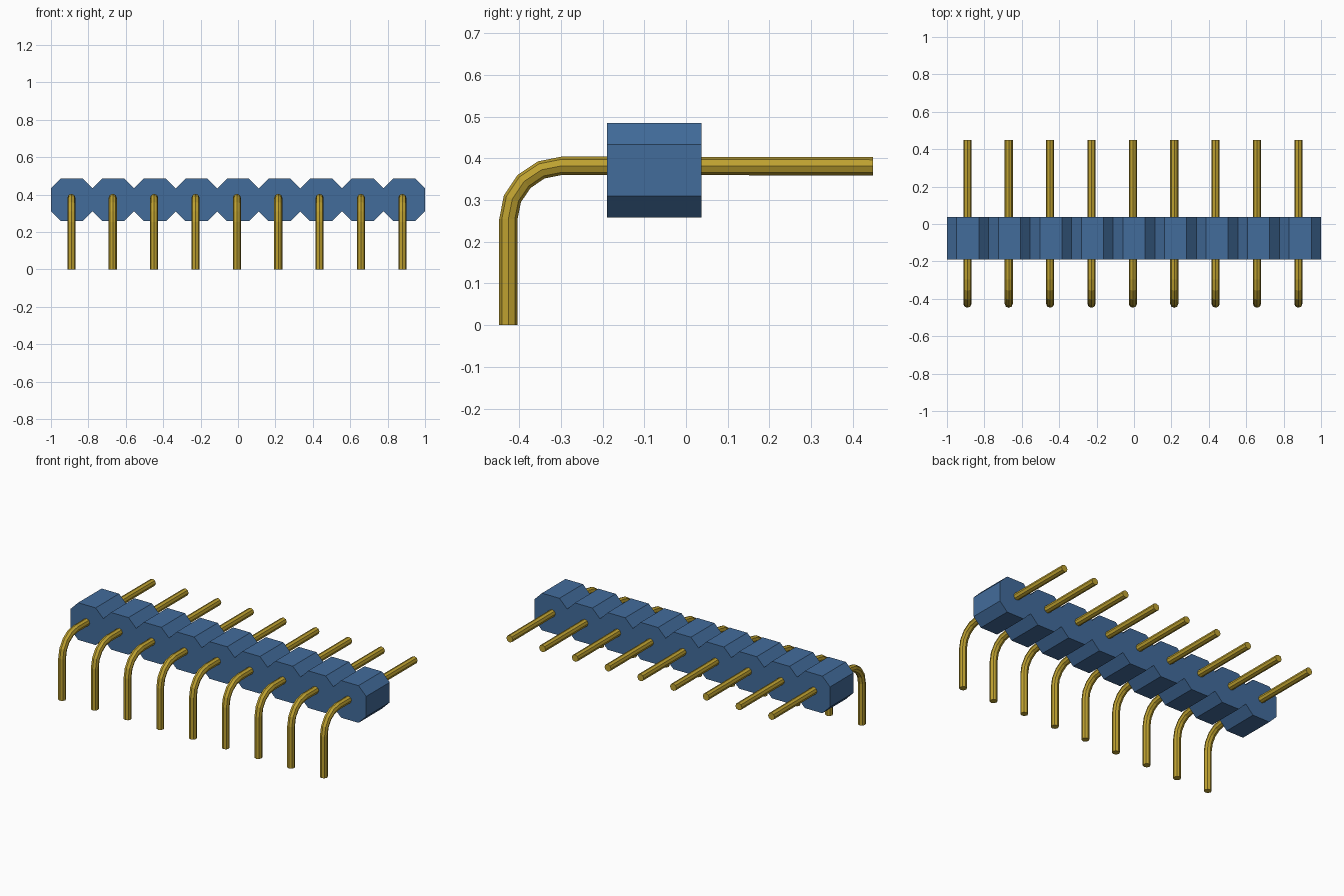
import bpy, bmesh, math
from mathutils import Vector

if "Cube" in bpy.data.objects:
    bpy.data.objects.remove(bpy.data.objects["Cube"], do_unlink=True)


def material(name, color):
    m = bpy.data.materials.new(name)
    m.use_nodes = True
    m.diffuse_color = color
    m.node_tree.nodes["Principled BSDF"].inputs["Base Color"].default_value = color
    return m


def add_object(name, bm, mat):
    bmesh.ops.recalc_face_normals(bm, faces=bm.faces)
    mesh = bpy.data.meshes.new(name)
    bm.to_mesh(mesh)
    bm.free()
    mesh.materials.append(mat)
    obj = bpy.data.objects.new(name, mesh)
    bpy.context.collection.objects.link(obj)
    return obj


blue = material("blue_plastic", (0.055, 0.15, 0.33, 1))
gold = material("gold_metal", (0.52, 0.36, 0.03, 1))

COUNT = 9
PITCH = 2 / COUNT
BOTTOM, TOP, CHAMFER = 0.258, 0.485, 0.052
FRONT, BACK = -0.19, 0.037

# Housing: row of chamfered cells, extruded along y
upper = [(-1, TOP - CHAMFER)]
for i in range(COUNT):
    left = -1 + i * PITCH
    right = left + PITCH
    upper += [(left + CHAMFER, TOP), (right - CHAMFER, TOP), (right, TOP - CHAMFER)]
lower = [(x, TOP + BOTTOM - z) for x, z in reversed(upper)]
bm = bmesh.new()
face = bm.faces.new([bm.verts.new((x, FRONT, z)) for x, z in upper + lower])
moved = bmesh.ops.extrude_face_region(bm, geom=[face])["geom"]
bmesh.ops.translate(bm, vec=(0, BACK - FRONT, 0),
                    verts=[v for v in moved if isinstance(v, bmesh.types.BMVert)])
add_object("housing", bm, blue)

# Pin path in the yz plane: (y, z, direction angle)
RADIUS, SIDES, BEND, STEPS = 0.022, 8, 0.128, 4
LEG_Y, PIN_Z = -0.426, 0.382
path = [(LEG_Y, 0, 0)]
for k in range(STEPS + 1):
    a = k / STEPS * math.pi / 2
    path.append((LEG_Y + BEND * (1 - math.cos(a)), PIN_Z - BEND * (1 - math.sin(a)), a))
path.append((0.448, PIN_Z - 0.001, math.pi / 2))


def pin(name, x):
    bm = bmesh.new()
    rings = []
    for y, z, a in path:
        centre = Vector((x, y, z))
        outward = Vector((0, -math.cos(a), math.sin(a)))
        ring = []
        for s in range(SIDES):
            t = s * math.tau / SIDES
            offset = Vector((math.cos(t), 0, 0)) + outward * math.sin(t)
            ring.append(bm.verts.new(centre + offset * RADIUS))
        rings.append(ring)
    for a, b in zip(rings, rings[1:]):
        for s in range(SIDES):
            n = (s + 1) % SIDES
            bm.faces.new((a[s], a[n], b[n], b[s]))
    bm.faces.new(rings[0])
    bm.faces.new(rings[-1])
    add_object(name, bm, gold)


for i in range(COUNT):
    pin(f"pin_{i + 1}", -0.006 + (i - COUNT // 2) * 0.2212)
